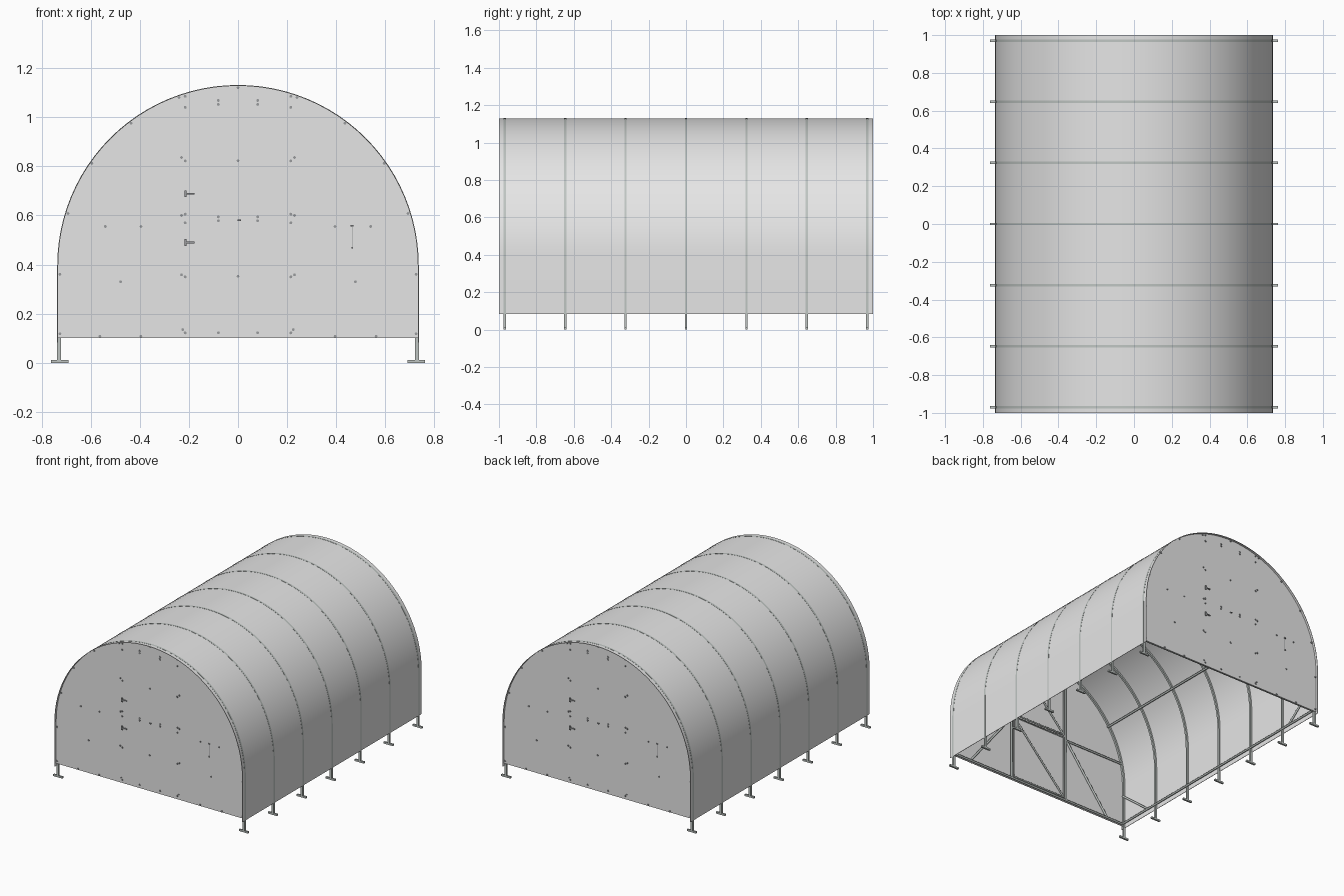
import bpy
import bmesh
from math import sin, cos, pi

old = bpy.data.objects.get("Cube")
if old:
    bpy.data.objects.remove(old)


def material(name, color):
    m = bpy.data.materials.new(name)
    m.use_nodes = True
    m.diffuse_color = (*color, 1)
    m.node_tree.nodes["Principled BSDF"].inputs["Base Color"].default_value = (*color, 1)
    return m


COVER = material("pale cover", (0.79, 0.79, 0.79))
STEEL = material("galvanised steel", (0.52, 0.56, 0.54))
BOLT = material("grey fixings", (0.32, 0.33, 0.34))

R, SPRING = 0.735, 0.395          # arch radius and height of its centre
END = 0.97                        # end frame position
WALL = 0.984                      # end wall position
TUBE = 0.0075


def arch(radius, bottom, steps=48):
    """Points (x, z) of the tunnel outline, from one foot to the other."""
    arc = [(radius * cos(pi * i / steps), SPRING + radius * sin(pi * i / steps))
           for i in range(steps + 1)]
    return [(radius, bottom)] + arc + [(-radius, bottom)]


def arch_band(bm, outer, inner, bottom, y0, y1):
    """Closed band of rectangular section following the arch."""
    rings = []
    for (xo, zo), (xi, zi) in zip(arch(outer, bottom), arch(inner, bottom)):
        rings.append([bm.verts.new(c) for c in
                      ((xo, y0, zo), (xo, y1, zo), (xi, y1, zi), (xi, y0, zi))])
    for a, b in zip(rings, rings[1:]):
        for k in range(4):
            n = (k + 1) % 4
            bm.faces.new((a[k], a[n], b[n], b[k]))
    bm.faces.new(rings[0])
    bm.faces.new(rings[-1])


def finish(name, bm, mat, smooth=False):
    bmesh.ops.recalc_face_normals(bm, faces=bm.faces)
    me = bpy.data.meshes.new(name)
    bm.to_mesh(me)
    bm.free()
    me.materials.append(mat)
    ob = bpy.data.objects.new(name, me)
    bpy.context.collection.objects.link(ob)
    if smooth:
        bpy.ops.object.select_all(action="DESELECT")
        ob.select_set(True)
        bpy.context.view_layer.objects.active = ob
        bpy.ops.object.shade_smooth_by_angle()


def tubes(name, paths, radius=TUBE):
    """Round steel tubes along one or more point lists."""
    cu = bpy.data.curves.new(name, "CURVE")
    cu.dimensions = "3D"
    cu.bevel_depth = radius
    cu.bevel_resolution = 1
    cu.use_fill_caps = True
    for pts in paths:
        sp = cu.splines.new("POLY")
        sp.points.add(len(pts) - 1)
        for p, co in zip(sp.points, pts):
            p.co = (*co, 1)
    cu.materials.append(STEEL)
    bpy.context.collection.objects.link(bpy.data.objects.new(name, cu))


def box(bm, center, size):
    made = bmesh.ops.create_cube(bm, size=1)["verts"]
    bmesh.ops.scale(bm, vec=size, verts=made)
    bmesh.ops.translate(bm, vec=center, verts=made)


# Tunnel cover
bm = bmesh.new()
arch_band(bm, R, R - 0.003, 0.083, -1, 1)
finish("tunnel_cover", bm, COVER, True)

# End walls
for name, s in (("front_wall", -1), ("back_wall", 1)):
    bm = bmesh.new()
    face = bm.faces.new([bm.verts.new((x, s * WALL, z)) for x, z in arch(R - 0.002, 0.1)])
    out = bmesh.ops.extrude_face_region(bm, geom=[face])["geom"]
    bmesh.ops.translate(bm, vec=(0, -s * 0.004, 0),
                        verts=[v for v in out if isinstance(v, bmesh.types.BMVert)])
    finish(name, bm, COVER)

# Hoops with legs, showing as thin strips on the cover, and a foot bar under each leg
frames = [END * i / 3 for i in range(-3, 4)]
bm = bmesh.new()
for y in frames:
    arch_band(bm, R + 0.001, R - 2 * TUBE, 0.008, y - 0.0065, y + 0.0065)
finish("hoops", bm, STEEL, True)
bm = bmesh.new()
for y in frames:
    for s in (-1, 1):
        box(bm, (s * 0.726, y, 0.006), (0.072, 0.013, 0.012))
finish("feet", bm, STEEL)

# Lengthwise rails and purlins
inner = R - 3 * TUBE
rails = [(s * 0.718, 0.112) for s in (-1, 1)]
rails += [(inner * cos(a), SPRING + inner * sin(a)) for a in (0.19 * pi, 0.5 * pi, 0.81 * pi)]
tubes("lengthwise_rails", [[(x, -END, z), (x, END, z)] for x, z in rails])
tubes("corner_braces", [[(sx * 0.72, sy * END, 0.32), (sx * 0.72, sy * 0.72, 0.115)]
                        for sx in (-1, 1) for sy in (-1, 1)])

# End frames: sill, door posts, mid rails, diagonals and a two-part door
for name, y in (("front", -END), ("back", END)):
    lines = [((-0.72, 0.109), (0.72, 0.109))]
    for s in (-1, 1):
        lines += [((s * 0.232, 0.109), (s * 0.232, 1.08)),
                  ((s * 0.232, 0.56), (s * 0.71, 0.56)),
                  ((s * 0.24, 0.555), (s * 0.58, 0.115))]
    tubes(name + "_end_frame", [[(x, y, z) for x, z in ln] for ln in lines])
    leaves = []
    for lo, hi in ((0.125, 0.578), (0.597, 1.055)):
        corners = [(-0.213, lo), (0.213, lo), (0.213, hi), (-0.213, hi), (-0.213, lo)]
        leaves.append(corners)
        leaves.append([(-0.213, lo), (0.213, hi)])
    tubes(name + "_door_frame", [[(x, y, z) for x, z in ln] for ln in leaves], 0.006)

# Bolt heads on both end walls: (x, z), mirrored in x
pairs = [(0.08, 0.122), (0.08, 0.578), (0.08, 0.594), (0.08, 1.052), (0.08, 1.068),
         (0.215, 0.122), (0.225, 0.135), (0.215, 0.35), (0.23, 0.358), (0.215, 0.57),
         (0.215, 0.605), (0.23, 0.6), (0.215, 0.822), (0.23, 0.836), (0.215, 1.04),
         (0.215, 1.085), (0.24, 1.08), (0.395, 0.555), (0.54, 0.555), (0.478, 0.33),
         (0.395, 0.108), (0.562, 0.108), (0.725, 0.118), (0.725, 0.36), (0.692, 0.608),
         (0.595, 0.812), (0.435, 0.975)]
spots = [(s * x, z) for x, z in pairs for s in (-1, 1)] + [(0, z) for z in (0.352, 0.823, 1.12)]
bm = bmesh.new()
for s in (-1, 1):
    for x, z in spots:
        made = bmesh.ops.create_cone(bm, cap_ends=True, segments=8, radius1=0.006,
                                     radius2=0.006, depth=0.008)["verts"]
        for v in made:
            v.co = (x + v.co.x, s * (WALL + 0.001) + v.co.z, z + v.co.y)
finish("wall_bolts", bm, BOLT)

# Door hinges and hook, turned half round for the back wall
for name, s in (("front", -1), ("back", 1)):
    bm = bmesh.new()
    y = s * (WALL + 0.003)
    for z in (0.49, 0.688):
        box(bm, (s * 0.214, y, z), (0.009, 0.01, 0.028))
        box(bm, (s * 0.196, y, z), (0.036, 0.008, 0.007))
    finish(name + "_door_hinges", bm, BOLT)
    bm = bmesh.new()
    box(bm, (-s * 0.465, s * WALL, 0.51), (0.003, 0.002, 0.09))
    box(bm, (-s * 0.465, y, 0.558), (0.012, 0.008, 0.006))
    box(bm, (-s * 0.465, y, 0.468), (0.006, 0.008, 0.006))
    box(bm, (-s * 0.005, y, 0.58), (0.014, 0.008, 0.005))
    finish(name + "_door_hook", bm, BOLT)
